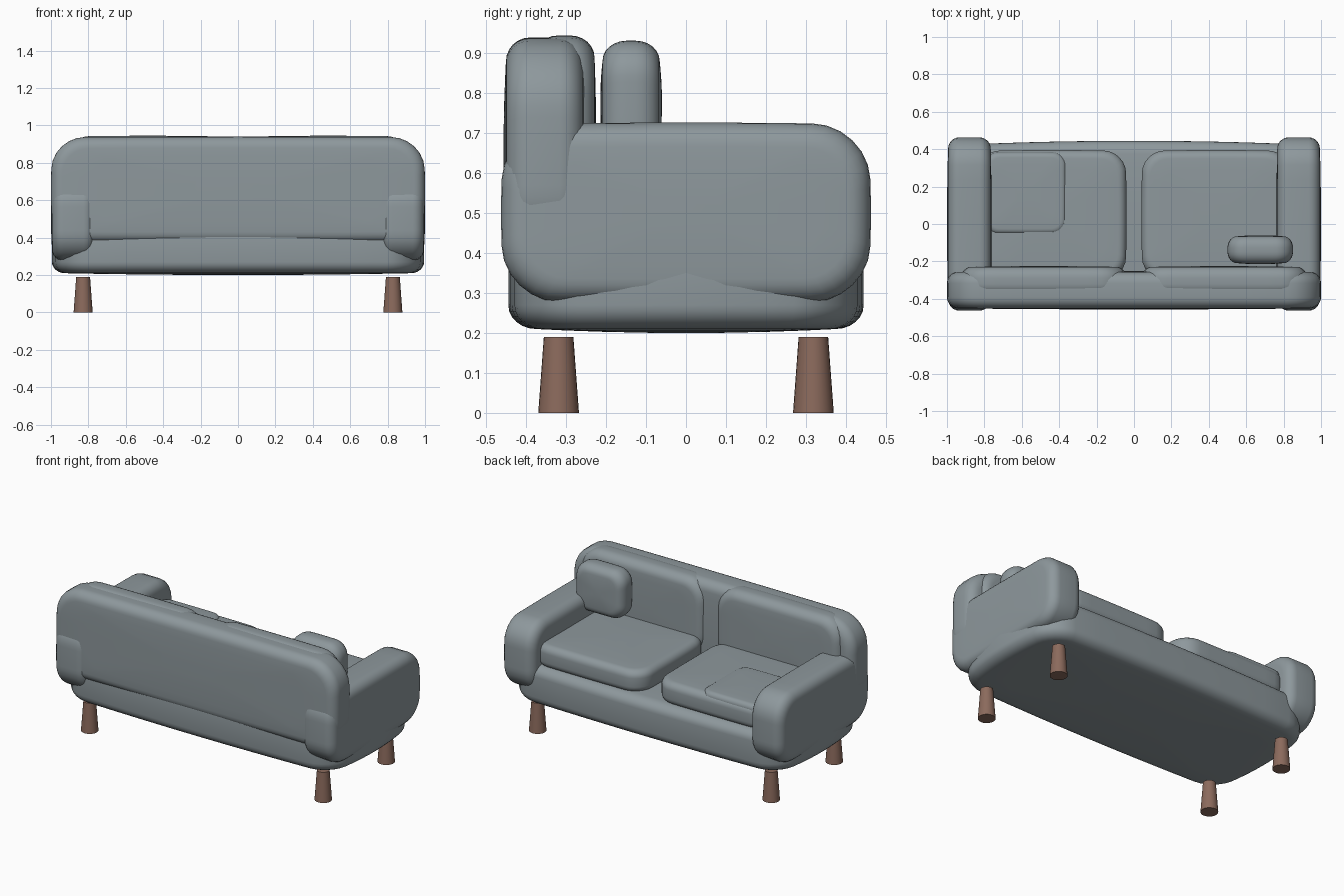
import bpy, bmesh, math
from mathutils import Vector

cube = bpy.data.objects.get("Cube")
if cube:
    bpy.data.objects.remove(cube)


def material(name, rgb):
    m = bpy.data.materials.new(name)
    m.use_nodes = True
    m.diffuse_color = (*rgb, 1)
    m.node_tree.nodes["Principled BSDF"].inputs["Base Color"].default_value = (*rgb, 1)
    return m


fabric = material("grey fabric", (0.27, 0.315, 0.335))
wood = material("brown wood", (0.26, 0.145, 0.108))


def finish(bm, name, mat):
    bmesh.ops.recalc_face_normals(bm, faces=bm.faces)
    me = bpy.data.meshes.new(name)
    bm.to_mesh(me)
    bm.free()
    ob = bpy.data.objects.new(name, me)
    bpy.context.collection.objects.link(ob)
    me.materials.append(mat)
    bpy.ops.object.select_all(action="DESELECT")
    bpy.context.view_layer.objects.active = ob
    ob.select_set(True)
    bpy.ops.object.shade_smooth_by_angle(angle=math.radians(40))
    return ob


def outline(a, b, r, steps=6, side=8):
    """Rounded rectangle with half sizes a, b and corner radius r."""
    corners = []
    for k, (sx, sy) in enumerate([(1, 1), (-1, 1), (-1, -1), (1, -1)]):
        for i in range(steps + 1):
            t = math.pi / 2 * (k + i / steps)
            corners.append(Vector((sx * (a - r) + r * math.cos(t),
                                   sy * (b - r) + r * math.sin(t))))
    pts = []
    for i, p in enumerate(corners):
        pts.append(p)
        if i % (steps + 1) == steps:
            q = corners[(i + 1) % len(corners)]
            pts += [p.lerp(q, j / side) for j in range(1, side)]
    return pts


def padded(name, x, y, z, axis, corner, edge, depth=None, bulge=0.0, crown=0.0):
    """Upholstered block: rounded outline lofted along an axis with soft rims."""
    depth = depth or edge
    spans = [x, y, z]
    mid = [(s[0] + s[1]) / 2 for s in spans]
    half = [(s[1] - s[0]) / 2 for s in spans]
    u, v = [i for i in range(3) if i != axis]
    a, b, h = half[u], half[v], half[axis]

    # (inset, scale, height) for each ring of one half
    rings = []
    for i in range(7):
        t = math.pi / 2 * i / 6
        rings.append((edge * (1 - math.cos(t)), 1, h - crown - depth * (1 - math.sin(t))))
    for s in (0.8, 0.55, 0.25):
        rings.append((edge, s, h - crown * s * s))
    levels = [(i, s, -w) for i, s, w in reversed(rings)] + rings

    bm = bmesh.new()
    loops = []
    for inset, scale, w in levels:
        loop = []
        for p in outline(a - inset, b - inset, max(corner - inset * 0.6, 0.01)):
            p = p * scale
            co = [0, 0, 0]
            co[u] = mid[u] + p.x * (1 - bulge * (p.y / b) ** 2)
            co[v] = mid[v] + p.y * (1 - bulge * (p.x / a) ** 2)
            co[axis] = mid[axis] + w
            loop.append(bm.verts.new(co))
        loops.append(loop)
    n = len(loops[0])
    for lo, hi in zip(loops, loops[1:]):
        for i in range(n):
            j = (i + 1) % n
            bm.faces.new((lo[i], lo[j], hi[j], hi[i]))
    bm.faces.new(loops[0])
    bm.faces.new(loops[-1])
    return finish(bm, name, fabric)


def span(side, lo, hi):
    return (lo, hi) if side > 0 else (-hi, -lo)


# Body
padded("base", (-0.995, 0.995), (-0.445, 0.445), (0.2, 0.47), 2, 0.16, 0.07, 0.06, 0.05, 0.01)
padded("backrest", (-1, 1), (-0.457, -0.25), (0.37, 0.94), 1, 0.17, 0.06, 0.06, 0.012, 0.006)

# Paired parts
for side, label in ((1, "left"), (-1, "right")):
    padded(label + "_arm", span(side, 0.76, 1.0), (-0.463, 0.463), (0.275, 0.727),
           0, 0.14, 0.06, 0.06, 0.02, 0.006)
    padded(label + "_seat_cushion", span(side, 0.04, 0.84), (-0.3, 0.395), (0.44, 0.597),
           2, 0.12, 0.045, 0.045, 0.012, 0.006)
    padded(label + "_back_cushion", span(side, 0.04, 0.925), (-0.385, -0.225), (0.45, 0.945),
           1, 0.13, 0.055, 0.06, 0.012, 0.004)

# Loose cushions
padded("upright_pillow", (0.5, 0.85), (-0.215, -0.06), (0.62, 0.932), 1, 0.085, 0.05, 0.06, 0.02, 0.006)
padded("flat_pillow", (-0.8, -0.36), (-0.055, 0.385), (0.47, 0.607), 2, 0.07, 0.03, 0.03, 0.01, 0.004)

# Legs
for sx, across in ((1, "left"), (-1, "right")):
    for sy, along in ((-1, "front"), (1, "back")):
        bm = bmesh.new()
        bmesh.ops.create_cone(bm, cap_ends=True, segments=24, radius1=0.051, radius2=0.037, depth=0.19)
        bmesh.ops.translate(bm, verts=bm.verts, vec=(sx * 0.828, sy * 0.319, 0.095))
        finish(bm, f"{along}_{across}_leg", wood)
